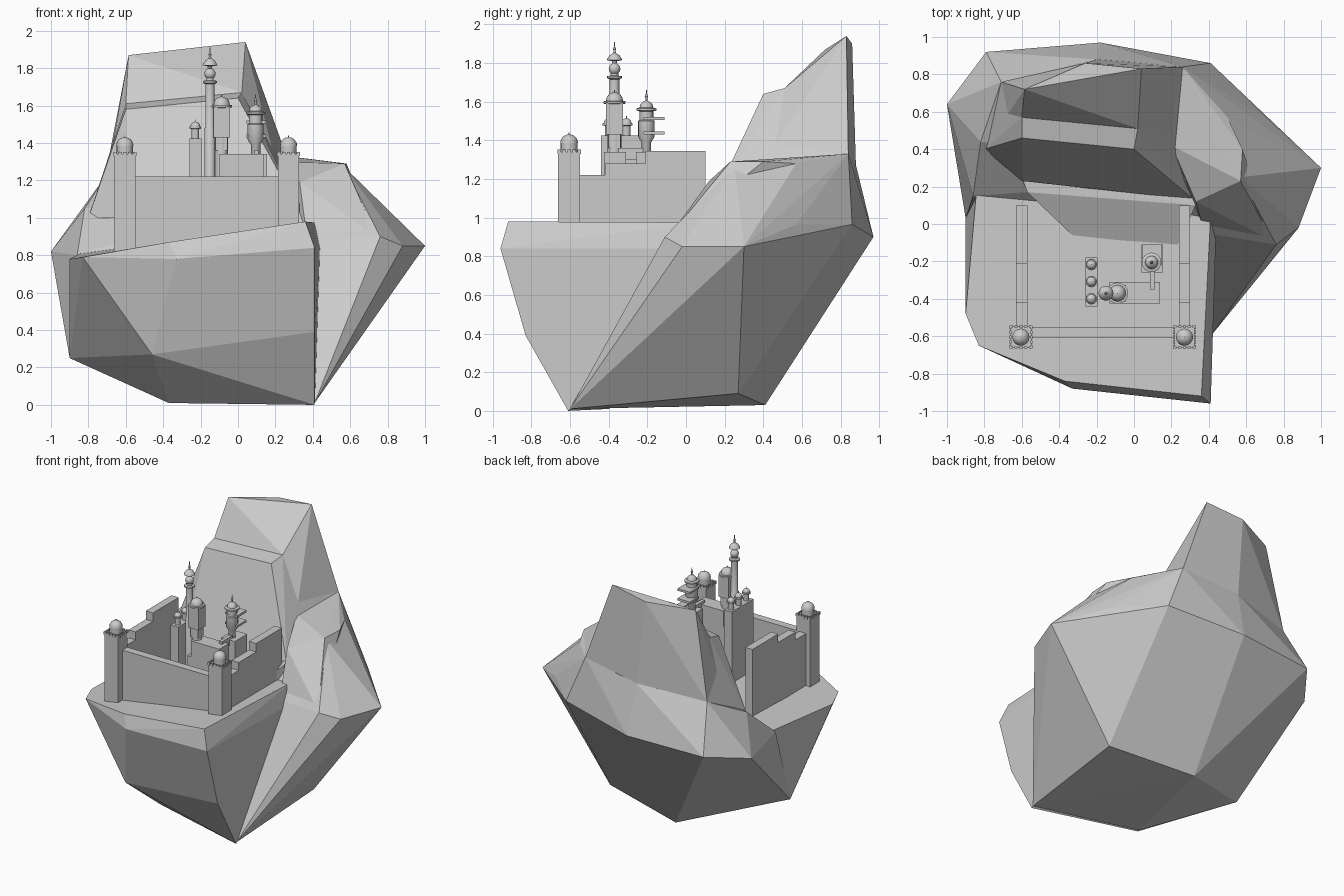
import bpy, bmesh, math
from mathutils import Vector


def finish(name, bm, smooth=False):
    bmesh.ops.recalc_face_normals(bm, faces=bm.faces)
    me = bpy.data.meshes.new(name)
    bm.to_mesh(me)
    bm.free()
    ob = bpy.data.objects.new(name, me)
    bpy.context.collection.objects.link(ob)
    if smooth:
        bpy.ops.object.select_all(action='DESELECT')
        ob.select_set(True)
        bpy.context.view_layer.objects.active = ob
        bpy.ops.object.shade_smooth_by_angle(angle=math.radians(40))
    return ob


def rock(name, pts):
    """Faceted boulder: convex hull of a few corner points."""
    bm = bmesh.new()
    for p in pts:
        bm.verts.new(p)
    res = bmesh.ops.convex_hull(bm, input=bm.verts[:])
    junk = {g for g in res['geom_interior'] + res['geom_unused'] if isinstance(g, bmesh.types.BMVert)}
    bmesh.ops.delete(bm, geom=list(junk), context='VERTS')
    bmesh.ops.dissolve_limit(bm, angle_limit=math.radians(3), verts=bm.verts[:], edges=bm.edges[:])
    return finish(name, bm)


def add_box(bm, x0, x1, y0, y1, z0, z1):
    vs = bmesh.ops.create_cube(bm, size=1)['verts']
    for v in vs:
        v.co = Vector(((x0 + x1) / 2 + v.co.x * (x1 - x0),
                       (y0 + y1) / 2 + v.co.y * (y1 - y0),
                       (z0 + z1) / 2 + v.co.z * (z1 - z0)))


def boxes(name, specs):
    bm = bmesh.new()
    for s in specs:
        add_box(bm, *s)
    return finish(name, bm)


def lathe(name, x, y, profile, n=16):
    """Closed turned solid from (radius, z) pairs."""
    bm = bmesh.new()
    rings = [[bm.verts.new((x + r * math.cos(2 * math.pi * i / n),
                            y + r * math.sin(2 * math.pi * i / n), z)) for i in range(n)]
             for r, z in profile]
    for a, b in zip(rings, rings[1:]):
        for i in range(n):
            bm.faces.new((a[i], a[(i + 1) % n], b[(i + 1) % n], b[i]))
    bm.faces.new(rings[0])
    bm.faces.new(rings[-1])
    return finish(name, bm, True)


def dome(r, z, a0=0, steps=6):
    """Profile of a sphere of radius r centred at height z, from angle a0 to the top."""
    return [(max(r * math.cos(math.radians(a0 + (90 - a0) * i / steps)), 0.002),
             z + r * math.sin(math.radians(a0 + (90 - a0) * i / steps))) for i in range(steps + 1)]


# Rock: front block carrying the plateau
rock("plateau_rock", [
    (-.9, -.48, .78), (-.83, -.65, .79), (-.37, -.84, .87), (.36, -.92, .98), (.41, .05, .975),
    (-.33, -.88, .78), (.41, -.96, .84), (.44, 0, .84), (.41, -.83, .39), (.41, -.61, 0),
    (-.37, -.4, .01), (-.9, .03, .25), (-.46, -.7, .27), (-.84, .2, .81), (.3, .2, .97), (.42, .1, .5)])

# Rock: gentle slope between the plateau and the cliff foot
rock("foot_slope", [
    (-.33, -.06, .875), (.23, -.12, .955), (.33, .1, 1.08), (-.57, .17, .95), (-.6, .25, .95),
    (.33, .25, 1.08), (-.57, .17, .78), (.33, .1, .8), (-.33, 0, .8)])

# Rock: wide back body
rock("back_rock", [
    (-1, .64, .82), (-.79, .92, .88), (-.18, .97, .9), (.41, .86, .965), (.7, .57, .965),
    (1, .3, .85), (.88, -.02, .85), (.76, -.11, .9), (.41, -.6, .01), (.45, .27, .09),
    (.45, -.2, .08), (-.2, .41, .03), (-.37, -.39, .015), (-.9, .03, .25), (-.86, .15, .8),
    (.57, .25, 1.27), (.5, .57, 1.28), (.26, .84, 1.33), (-.2, .88, 1.27),
    (-.71, .76, 1.22), (-.82, .44, 1.05)])

# Rock: right shoulder
rock("right_shoulder", [
    (.33, .12, 1.19), (.2, .42, 1.3), (.57, .23, 1.29), (.58, .4, 1.29), (.5, .57, 1.28),
    (.26, .84, 1.33), (.74, -.09, .9), (.43, .02, .93), (.42, -.2, .5), (.3, .3, .9)])

# Rock: cliff with ledge, and peak above it
base = [(-.71, .76, 1.22), (-.2, .88, 1.25), (.26, .84, 1.33)]
ledge = [(-.6, .57, 1.61), (.02, .51, 1.67)]
rock("cliff_ledge", base + ledge + [
    (-.6, .46, 1.58), (0, .4, 1.64), (.17, .31, 1.36), (.2, .42, 1.31), (-.6, .34, 1.2),
    (-.71, .5, 1.18), (-.6, .23, 1.0), (.32, .13, 1.06), (-.8, .4, 1.0)])
rock("peak", base + ledge + [
    (-.585, .72, 1.87), (-.26, .86, 1.9), (.04, .83, 1.94), (.2, .42, 1.31), (-.7, .55, 1.22)])

# Curtain walls: front wall and two stepped side walls
boxes("front_wall", [(-.58, .25, -.61, -.55, .78, 1.22)])
for side, x in (("left", -.6), ("right", .27)):
    boxes(side + "_wall", [(x - .03, x + .03, y0, y1, .78, z) for y0, y1, z in
                           ((-.58, -.42, 1.22), (-.42, -.21, 1.28), (-.21, .1, 1.345))])

# Corner towers with crenels and domes
for side, x in (("left", -.605), ("right", .27)):
    y, h = -.605, .06
    parts = [(x - h + .003, x + h - .003, y - h + .003, y + h - .003, .76, 1.34)]
    for i in range(5):
        t = -h + .008 + i * (2 * h - .016) / 4
        for s in (-1, 1):
            e = s * (h - .004)
            for cx, cy, dx, dy in ((t, e, .009, .005), (e, t, .005, .009)):
                parts.append((x + cx - dx, x + cx + dx, y + cy - dy, y + cy + dy, 1.33, 1.352))
    boxes(side + "_corner_tower", parts)
    lathe(side + "_corner_dome", x, y, [(.044, 1.32), (.044, 1.385)] + dome(.046, 1.385) + [(.002, 1.44)])

# Inner keep blocks and bridge
boxes("keep_block", [(-.13, .14, -.425, -.31, .85, 1.22), (-.1, .14, -.425, -.31, 1.2, 1.34)])
boxes("rear_block", [(.04, .155, -.26, -.11, .9, 1.34)])
boxes("bridge", [(.085, .11, -.35, -.2, 1.3, 1.36)])

# Slab hall with three small domed lanterns
boxes("slab_hall", [(-.26, -.195, -.44, -.18, .85, 1.425)])
for i, y in enumerate((-.4, -.308, -.217)):
    lathe("lantern_%d" % (i + 1), -.228, y,
          [(.02, 1.42), (.02, 1.475), (.031, 1.477), (.031, 1.488)] + dome(.026, 1.488) + [(.002, 1.525)], 12)

# Tall minaret
lathe("minaret", -.15, -.37,
      [(.028, .85), (.028, 1.48), (.025, 1.485), (.025, 1.715), (.038, 1.722), (.038, 1.732), (.02, 1.735),
       (.02, 1.745)] + dome(.03, 1.77, -50, 10)[:-1] +
      [(.012, 1.8), (.012, 1.81), (.04, 1.815), (.037, 1.822), (.026, 1.84), (.008, 1.852),
       (.005, 1.865), (.009, 1.873), (.003, 1.885), (.002, 1.91)])

# Domed tower beside the minaret, with a square chamber
lathe("domed_tower", -.088, -.37,
      [(.035, .85), (.035, 1.44), (.03, 1.52), (.03, 1.585), (.057, 1.59), (.057, 1.602), (.045, 1.604)]
      + dome(.044, 1.604) + [(.002, 1.66)])
boxes("tower_chamber", [(-.132, -.044, -.414, -.326, 1.43, 1.595), (-.12, -.056, -.402, -.338, 1.36, 1.44)])

# Spired tower with overhanging balconies
lathe("spired_tower", .094, -.205,
      [(.025, .9), (.025, 1.39), (.043, 1.42), (.043, 1.5), (.036, 1.505), (.036, 1.55), (.052, 1.555),
       (.052, 1.565), (.035, 1.57), (.032, 1.585), (.02, 1.598), (.006, 1.605), (.005, 1.62),
       (.009, 1.628), (.003, 1.64), (.002, 1.66)])
boxes("balconies", [(.045, .15, -.22, -.11, z, z + .016) for z in (1.43, 1.505)])
